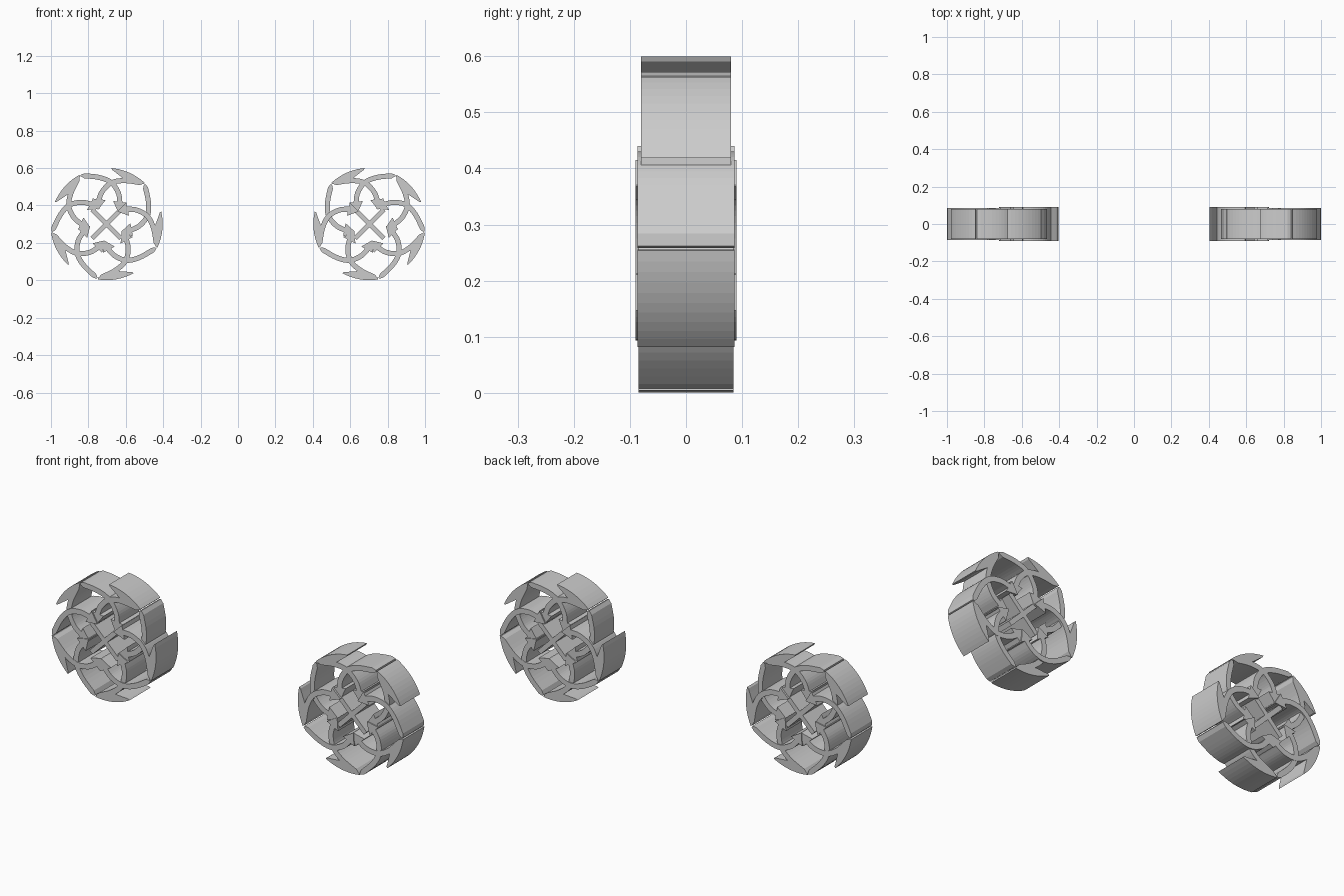
import bpy
import bmesh
from math import radians, sin, cos
from mathutils import Vector

if "Cube" in bpy.data.objects:
    bpy.data.objects.remove(bpy.data.objects["Cube"], do_unlink=True)

RADIUS = 0.3
CENTER = Vector((0.703, 0.301))
# start angle and half depth of each of the five sectors
SECTORS = [(47, 0.08), (119, 0.08), (189, 0.086), (261, 0.085), (335, 0.09)]


def polar(r, angle):
    return Vector((r * cos(radians(angle)), r * sin(radians(angle))))


def spline(points, steps=5):
    """Catmull-Rom curve through 2D points."""
    pts = [2 * points[0] - points[1]] + points + [2 * points[-1] - points[-2]]
    out = []
    for a, b, c, d in zip(pts, pts[1:], pts[2:], pts[3:]):
        for i in range(steps):
            t = i / steps
            out.append(0.5 * (2 * b + (c - a) * t + (2 * a - 5 * b + 4 * c - d) * t ** 2
                              + (3 * b - a - 3 * c + d) * t ** 3))
    return out + [points[-1]]


def strip(bm, left, right, depth, flip):
    """Solid between two matching edge lines, extruded along y."""
    rings = []
    for a, b in zip(left, right):
        ring = []
        for p, y in ((a, -depth), (b, -depth), (b, depth), (a, depth)):
            q = p * RADIUS
            ring.append(bm.verts.new((flip * (q.x - CENTER.x), y, q.y + CENTER.y)))
        rings.append(ring)
    for r, s in zip(rings, rings[1:]):
        for i in range(4):
            j = (i + 1) % 4
            bm.faces.new((r[i], r[j], s[j], s[i]))
    bm.faces.new(rings[0][::-1])
    bm.faces.new(rings[-1])


def ribbon(bm, path, widths, depth, flip):
    """Band of varying width along a path."""
    left, right = [], []
    for i, p in enumerate(path):
        d = (path[min(i + 1, len(path) - 1)] - path[max(i - 1, 0)]).normalized()
        n = Vector((-d.y, d.x)) * widths[i] / 2
        left.append(p + n)
        right.append(p - n)
    strip(bm, left, right, depth, flip)


def finish(bm, name):
    bmesh.ops.remove_doubles(bm, verts=bm.verts, dist=0.00001)
    bmesh.ops.recalc_face_normals(bm, faces=bm.faces)
    mesh = bpy.data.meshes.new(name)
    bm.to_mesh(mesh)
    bm.free()
    bpy.context.collection.objects.link(bpy.data.objects.new(name, mesh))


def petal_bands(start, depth, flip, name):
    # two mirrored arcs that sweep from the petal tip to the inner barbs
    bm = bmesh.new()
    for side in (1, -1):
        shape = [(0.98, 1), (0.84, 20), (0.74, 36), (0.59, 50), (0.44, 62)]
        path = spline([polar(r, start + side * a) for r, a in shape])
        ribbon(bm, path, [0.03] + [0.09] * (len(path) - 1), depth, flip)
        # arrowhead closing the arc
        head = [polar(0.46, start + side * 60), polar(0.3, start + side * 74)]
        ribbon(bm, head, [0.24, 0.01], depth, flip)
    finish(bm, name)


def outer_blade(start, depth, flip, name):
    # crescent blade on the rim
    bm = bmesh.new()
    angles = [i * 38 / 10 for i in range(11)]
    inner = spline([polar(r, start + a) for r, a in ((0.97, 0), (0.85, 15), (0.97, 37))])
    outer = [polar(1, start + a) for a in angles]
    strip(bm, outer, inner, depth, flip)
    finish(bm, name)


def center_cross(flip, name):
    # crossing bars in the middle
    bm = bmesh.new()
    for angle in (45, 135):
        ribbon(bm, [polar(-0.36, angle), polar(0.36, angle)], [0.08, 0.08], 0.08, flip)
    finish(bm, name)


for label, flip in (("right", 1), ("left", -1)):
    for number, (start, depth) in enumerate(SECTORS, 1):
        petal_bands(start, depth, flip, f"{label}_petal_bands_{number}")
        outer_blade(start, depth, flip, f"{label}_outer_blade_{number}")
    center_cross(flip, f"{label}_center_cross")
